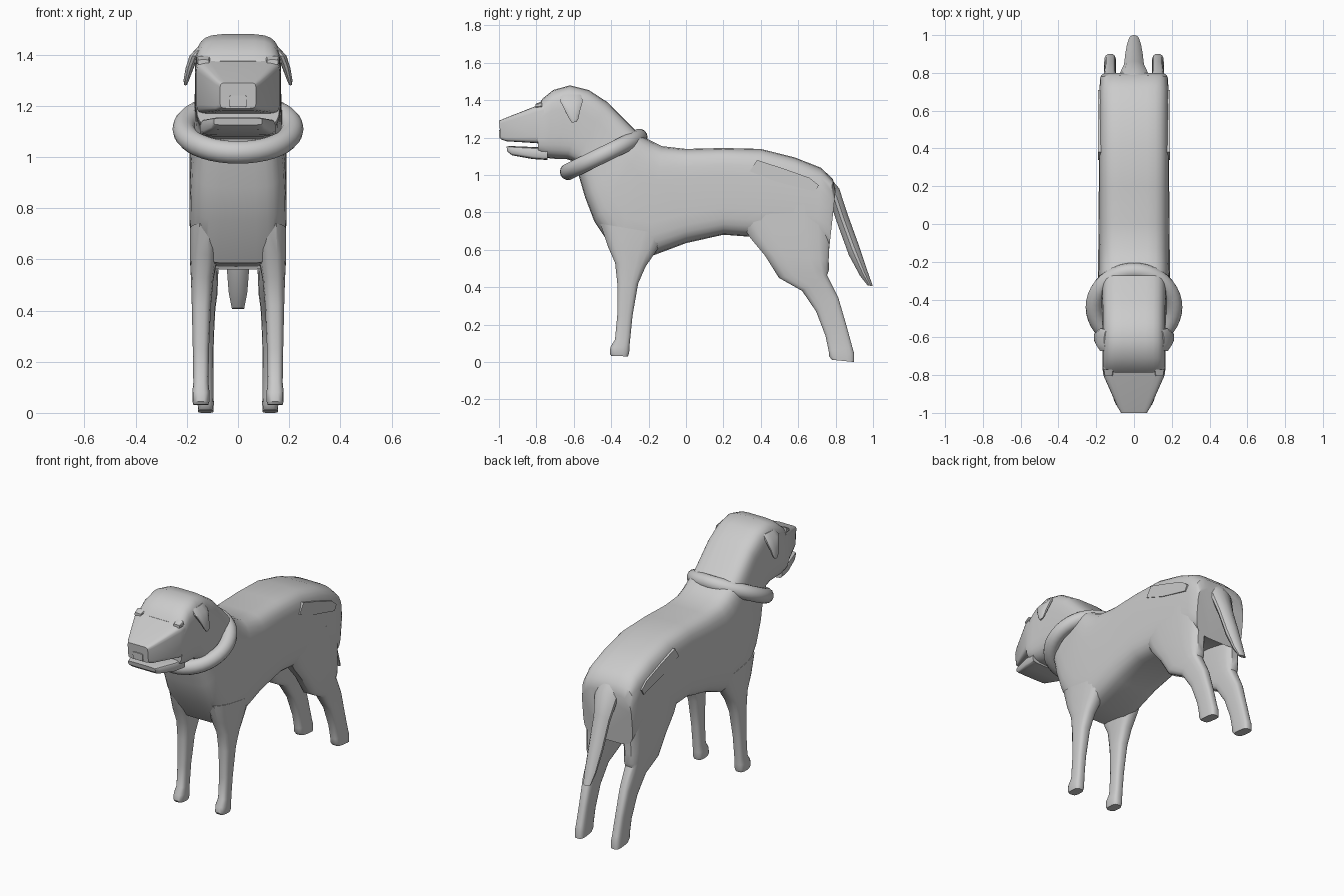
import bpy, bmesh
from math import cos, sin, pi, radians, copysign


def finish(name, bm, angle=35):
    bmesh.ops.recalc_face_normals(bm, faces=bm.faces)
    me = bpy.data.meshes.new(name)
    bm.to_mesh(me)
    bm.free()
    ob = bpy.data.objects.new(name, me)
    bpy.context.collection.objects.link(ob)
    bpy.ops.object.select_all(action='DESELECT')
    bpy.context.view_layer.objects.active = ob
    ob.select_set(True)
    bpy.ops.object.shade_smooth_by_angle(angle=radians(angle))
    return ob


def loft(name, stations, n=4.0, seg=24, side=1):
    """Skin rounded sections: (y0, z0, y1, z1, x centre, half width)."""
    bm = bmesh.new()
    rings = []
    for y0, z0, y1, z1, xc, w in stations:
        ring = []
        for i in range(seg):
            a = 2 * pi * (i + 0.5) / seg
            c, s = (copysign(abs(f) ** (2 / n), f) for f in (cos(a), sin(a)))
            t = (s + 1) / 2
            ring.append(bm.verts.new((side * (xc + w * c),
                                      y0 + (y1 - y0) * t, z0 + (z1 - z0) * t)))
        rings.append(ring)
    for a, b in zip(rings, rings[1:]):
        for i in range(seg):
            j = (i + 1) % seg
            bm.faces.new((a[i], a[j], b[j], b[i]))
    bm.faces.new(rings[0])
    bm.faces.new(rings[-1])
    return finish(name, bm)


# Torso, neck and skull as one continuous skin
loft("body", [
    (0.765, 0.60, 0.80, 0.92, 0, 0.172), (0.75, 0.62, 0.785, 0.98, 0, 0.18),
    (0.70, 0.64, 0.72, 1.04, 0, 0.183), (0.58, 0.66, 0.58, 1.095, 0, 0.185),
    (0.40, 0.665, 0.40, 1.14, 0, 0.187), (0.20, 0.68, 0.20, 1.145, 0, 0.187),
    (0.0, 0.635, 0.0, 1.14, 0, 0.188), (-0.20, 0.56, -0.13, 1.155, 0, 0.19),
    (-0.38, 0.585, -0.18, 1.18, 0, 0.19), (-0.49, 0.75, -0.21, 1.195, 0, 0.188),
    (-0.54, 0.88, -0.235, 1.21, 0, 0.183), (-0.575, 1.0, -0.27, 1.24, 0, 0.172),
    (-0.595, 1.07, -0.42, 1.39, 0, 0.168), (-0.64, 1.085, -0.52, 1.455, 0, 0.168),
    (-0.69, 1.085, -0.62, 1.48, 0, 0.168), (-0.74, 1.09, -0.71, 1.455, 0, 0.168),
    (-0.77, 1.10, -0.765, 1.41, 0, 0.167), (-0.79, 1.11, -0.79, 1.375, 0, 0.163),
], n=4.5, seg=28)

# Muzzle, lower jaw and nose
loft("muzzle", [(-0.76, 1.165, -0.76, 1.385, 0, 0.166),
                (-0.80, 1.17, -0.80, 1.37, 0, 0.163),
                (-0.96, 1.18, -0.965, 1.305, 0, 0.09),
                (-0.99, 1.19, -1.0, 1.29, 0, 0.07)], n=9, seg=20)
loft("lower_jaw", [(-0.74, 1.08, -0.74, 1.15, 0, 0.15),
                   (-0.82, 1.085, -0.82, 1.15, 0, 0.14),
                   (-0.93, 1.105, -0.94, 1.155, 0, 0.105),
                   (-0.955, 1.125, -0.96, 1.152, 0, 0.095)], n=6, seg=20)
loft("nose", [(-0.96, 1.19, -0.96, 1.245, 0, 0.036),
              (-0.998, 1.195, -1.0, 1.24, 0, 0.034)], n=9, seg=12)

# Collar: a tilted ring
bpy.ops.mesh.primitive_torus_add(major_segments=40, minor_segments=14,
                                 major_radius=0.211, minor_radius=0.045,
                                 location=(0, -0.44, 1.11),
                                 rotation=(radians(26), 0, 0))
bpy.context.object.name = "collar"
bpy.ops.object.shade_smooth_by_angle(angle=radians(40))

# Tail with a ridge down its middle
loft("tail", [(0.74, 0.88, 0.76, 1.0, 0, 0.085), (0.78, 0.82, 0.82, 0.93, 0, 0.075),
              (0.815, 0.72, 0.862, 0.80, 0, 0.055), (0.87, 0.57, 0.92, 0.64, 0, 0.048),
              (0.93, 0.46, 0.97, 0.49, 0, 0.038), (0.97, 0.41, 1.0, 0.405, 0, 0.025)],
     n=1.8, seg=12)

for side, tag in ((1, "left"), (-1, "right")):
    # Front leg
    loft(f"front_leg_{tag}", [
        (-0.46, 0.74, -0.10, 0.68, 0.13, 0.059), (-0.42, 0.62, -0.17, 0.575, 0.135, 0.053),
        (-0.38, 0.53, -0.215, 0.51, 0.14, 0.044), (-0.368, 0.42, -0.255, 0.42, 0.143, 0.038),
        (-0.368, 0.25, -0.285, 0.25, 0.145, 0.032), (-0.38, 0.12, -0.298, 0.12, 0.145, 0.03),
        (-0.405, 0.08, -0.302, 0.08, 0.145, 0.034), (-0.408, 0.045, -0.303, 0.05, 0.145, 0.034),
        (-0.40, 0.033, -0.31, 0.03, 0.145, 0.03)], n=3, seg=16, side=side)
    # Hind leg with haunch
    loft(f"hind_leg_{tag}", [
        (0.26, 0.80, 0.785, 0.86, 0.125, 0.06), (0.34, 0.665, 0.77, 0.66, 0.128, 0.058),
        (0.42, 0.57, 0.765, 0.55, 0.13, 0.054), (0.495, 0.45, 0.765, 0.49, 0.13, 0.05),
        (0.62, 0.38, 0.755, 0.465, 0.13, 0.042), (0.695, 0.27, 0.815, 0.345, 0.128, 0.034),
        (0.745, 0.14, 0.86, 0.19, 0.126, 0.03), (0.762, 0.06, 0.89, 0.08, 0.126, 0.03),
        (0.765, 0.03, 0.9, 0.045, 0.126, 0.032), (0.78, 0.012, 0.9, 0.0, 0.126, 0.03)],
        n=3.5, seg=16, side=side)
    # Drooping ear
    loft(f"ear_{tag}", [
        (-0.67, 1.43, -0.56, 1.43, 0.14, 0.018), (-0.675, 1.395, -0.55, 1.395, 0.172, 0.018),
        (-0.65, 1.35, -0.565, 1.345, 0.189, 0.016), (-0.625, 1.30, -0.575, 1.30, 0.202, 0.011),
        (-0.61, 1.28, -0.585, 1.285, 0.205, 0.006)], n=2.5, seg=12, side=side)
    # Brow at the muzzle root
    loft(f"brow_{tag}", [(-0.77, 1.36, -0.77, 1.395, 0.135, 0.028),
                         (-0.805, 1.36, -0.805, 1.38, 0.135, 0.022)], seg=12, side=side)
    # Flush panel on the hip
    bm = bmesh.new()
    outline = ((0.34, 1.02), (0.38, 1.08), (0.52, 1.035), (0.66, 0.985),
               (0.71, 0.945), (0.69, 0.91), (0.48, 0.965))
    face = bm.faces.new([bm.verts.new((side * 0.17, y, z)) for y, z in outline])
    ext = bmesh.ops.extrude_face_region(bm, geom=[face])["geom"]
    bmesh.ops.translate(bm, vec=(side * 0.02, 0, 0),
                        verts=[g for g in ext if isinstance(g, bmesh.types.BMVert)])
    finish(f"hip_panel_{tag}", bm)
